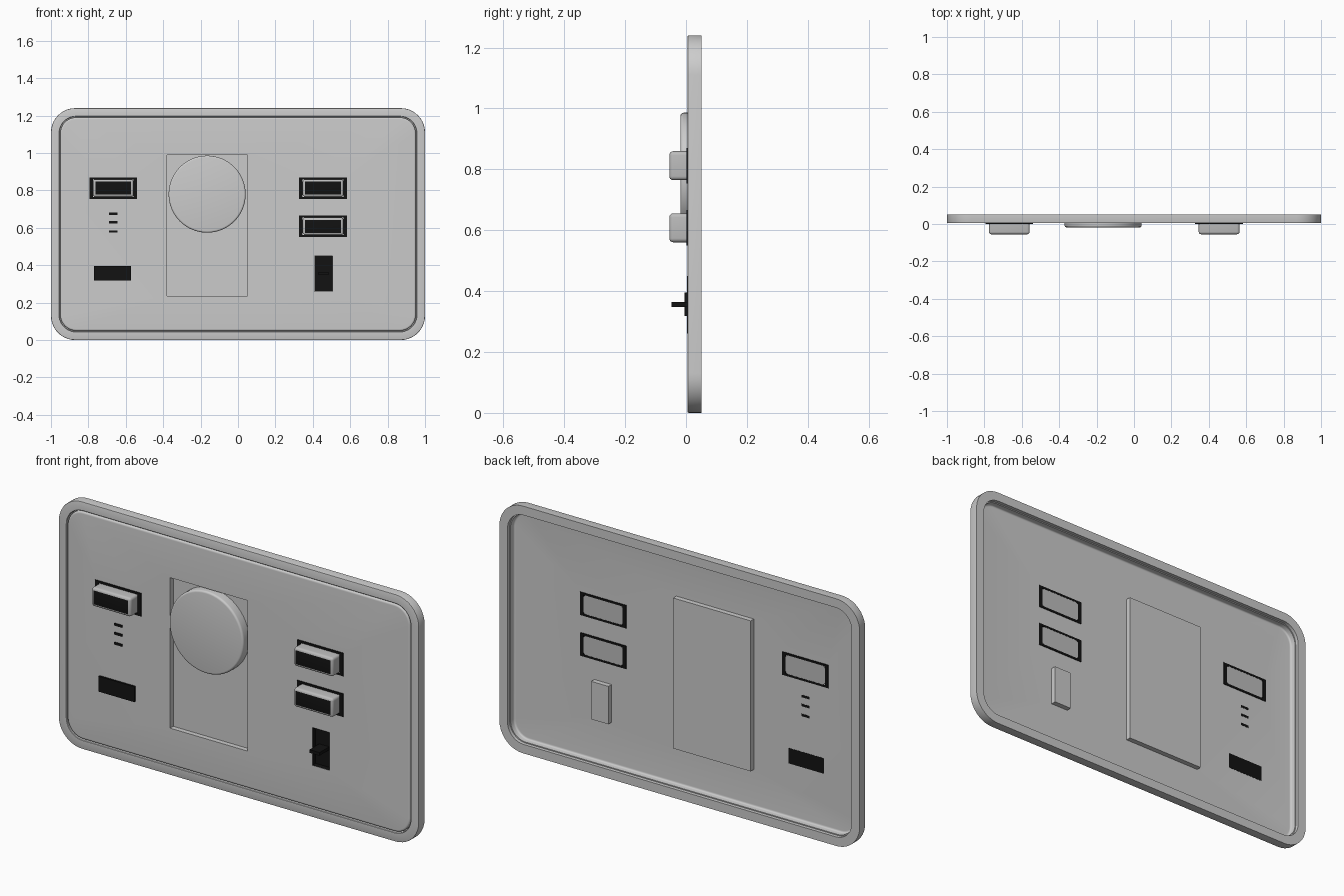
import bpy, bmesh, math
from mathutils import Vector

if "Cube" in bpy.data.objects:
    bpy.data.objects.remove(bpy.data.objects["Cube"])

W, H = 1.0, 1.24          # half width and full height
black = bpy.data.materials.new("black")
black.diffuse_color = (0.006, 0.006, 0.006, 1)
black.use_nodes = True
black.node_tree.nodes["Principled BSDF"].inputs["Base Color"].default_value = black.diffuse_color
grey = bpy.data.materials.new("grey")
grey.diffuse_color = (0.5, 0.5, 0.5, 1)
grey.use_nodes = True
grey.node_tree.nodes["Principled BSDF"].inputs["Base Color"].default_value = grey.diffuse_color


def finish(name, bm, mats=(), smooth=True):
    me = bpy.data.meshes.new(name)
    bm.to_mesh(me)
    bm.free()
    ob = bpy.data.objects.new(name, me)
    bpy.context.collection.objects.link(ob)
    for m in mats:
        me.materials.append(m)
    if smooth:
        bpy.ops.object.select_all(action='DESELECT')
        ob.select_set(True)
        bpy.context.view_layer.objects.active = ob
        bpy.ops.object.shade_smooth_by_angle(angle=math.radians(35))
    return ob


def rounded_loop(bm, inset, y, n=10):
    r = 0.13 - inset * 0.9
    vs = []
    for k, (sx, sz) in enumerate([(1, 1), (-1, 1), (-1, -1), (1, -1)]):
        cx, cz = sx * (W - inset - r), H / 2 + sz * (H / 2 - inset - r)
        for i in range(n + 1):
            a = math.pi / 2 * (k + i / n)
            vs.append(bm.verts.new((cx + r * math.cos(a), y, cz + r * math.sin(a))))
    return vs


def bridge(bm, a, b):
    for i in range(len(a)):
        j = (i + 1) % len(a)
        bm.faces.new((a[i], a[j], b[j], b[i]))


def rect_loop(bm, x0, x1, z0, z1, y):
    return [bm.verts.new(c) for c in ((x0, y, z0), (x1, y, z0), (x1, y, z1), (x0, y, z1))]


def loop_edges(bm, vs):
    out = []
    for i in range(len(vs)):
        p, q = vs[i], vs[(i + 1) % len(vs)]
        out.append(bm.edges.get((p, q)) or bm.edges.new((p, q)))
    return out


def box(name, x0, x1, y0, y1, z0, z1, mats=(), bevel=0.0):
    bm = bmesh.new()
    bmesh.ops.create_cube(bm, size=1)
    for v in bm.verts:
        v.co = Vector((x0 if v.co.x < 0 else x1, y0 if v.co.y < 0 else y1, z0 if v.co.z < 0 else z1))
    if bevel:
        es = [e for e in bm.edges if any(v.co.y < y1 - 1e-5 for v in e.verts)]
        bmesh.ops.bevel(bm, geom=es, offset=bevel, segments=4, profile=0.5, affect='EDGES')
    if len(mats) > 1:     # second material on the front face
        bm.normal_update()
        for f in bm.faces:
            f.material_index = 1 if f.normal.y < -0.99 else 0
    return finish(name, bm, mats)


# outer frame: closed ring profile
bm = bmesh.new()
prof = [(0, .051), (0, .009), (.001, .006), (.004, .005), (.043, .005), (.045, .007), (.045, .051)]
loops = [rounded_loop(bm, i, y) for i, y in prof]
for a, b in zip(loops, loops[1:] + loops[:1]):
    bridge(bm, a, b)
bmesh.ops.recalc_face_normals(bm, faces=bm.faces)
finish("outer_frame", bm)

# face plate: lipped sheet with openings and recessed pockets
BUTTONS = [(-.667, .812), (.455, .812), (.455, .608)]
POCKET = (-.38, .05, .235, .99)
SLOT = (.41, .505, .26, .45)
Y = .005
bm = bmesh.new()
loops = [rounded_loop(bm, i, y) for i, y in
         [(.045, .034), (.05, .034), (.05, .012), (.0515, .008), (.055, .0055), (.06, Y)]]
for a, b in zip(loops, loops[1:]):
    bridge(bm, a, b)
edges = loop_edges(bm, loops[-1])
pocket = rect_loop(bm, *POCKET, Y)
slot = rect_loop(bm, *SLOT, Y)
edges += loop_edges(bm, pocket) + loop_edges(bm, slot)
for x, z in BUTTONS:
    edges += loop_edges(bm, rect_loop(bm, x - .126, x + .126, z - .057, z + .057, Y))
bmesh.ops.triangle_fill(bm, edges=edges, use_beauty=True, use_dissolve=False, normal=(0, -1, 0))
for rim, dims, mi in ((pocket, POCKET, 0), (slot, SLOT, 0)):
    floor = rect_loop(bm, *dims, .03)
    bridge(bm, rim, floor)
    bm.faces.new(floor)
bmesh.ops.recalc_face_normals(bm, faces=bm.faces)
big = max(bm.faces, key=lambda f: f.calc_area() if abs(f.normal.y) > .9 else 0)
if big.normal.y > 0:
    bmesh.ops.reverse_faces(bm, faces=bm.faces)
finish("face_plate", bm)

# black surrounds and protruding buttons
for x, z in BUTTONS:
    bm = bmesh.new()
    out_, in_ = (.128, .058), (.109, .0475)
    ring = [rect_loop(bm, x - a, x + a, z - b, z + b, y)
            for (a, b), y in ((out_, .008), (out_, .001), (in_, .001), (in_, .008))]
    for a, b in zip(ring, ring[1:] + ring[:1]):
        bridge(bm, a, b)
    bmesh.ops.recalc_face_normals(bm, faces=bm.faces)
    finish("button_surround", bm, [black], False)
    box("button", x - .109, x + .109, -.055, .007, z - .0475, z + .0475, [grey, black], .013)

# round dial sitting in the pocket
bm = bmesh.new()
N, R = 64, .206
rows = []
for r, y in [(R, .03), (R, -.008)] + [(R - .01 + .01 * math.cos(t), -.008 - .01 * math.sin(t))
                                      for t in (math.pi / 8, math.pi / 4, 3 * math.pi / 8, math.pi / 2)]:
    rows.append([bm.verts.new((-.165 + r * math.cos(2 * math.pi * i / N), y,
                               .78 + r * math.sin(2 * math.pi * i / N))) for i in range(N)])
for a, b in zip(rows, rows[1:]):
    bridge(bm, a, b)
bm.faces.new(rows[0])
bm.faces.new(rows[-1])
bmesh.ops.recalc_face_normals(bm, faces=bm.faces)
finish("dial", bm)

# indicator bars and display strip
for z in (.675, .63, .58):
    box("indicator_bar", -.69, -.645, .001, .006, z - .006, z + .006, [black])
box("display_strip", -.77, -.572, -.005, .006, .318, .395, [black])

# toggle switch: black slot lining and lever
bm = bmesh.new()
a = rect_loop(bm, .411, .504, .261, .449, .004)
b = rect_loop(bm, .411, .504, .261, .449, .029)
bridge(bm, a, b)
bm.faces.new(b)
bmesh.ops.recalc_face_normals(bm, faces=bm.faces)
bmesh.ops.reverse_faces(bm, faces=bm.faces)
finish("switch_slot", bm, [black], False)
box("switch_lever", .43, .485, -.047, .029, .348, .364, [black])
